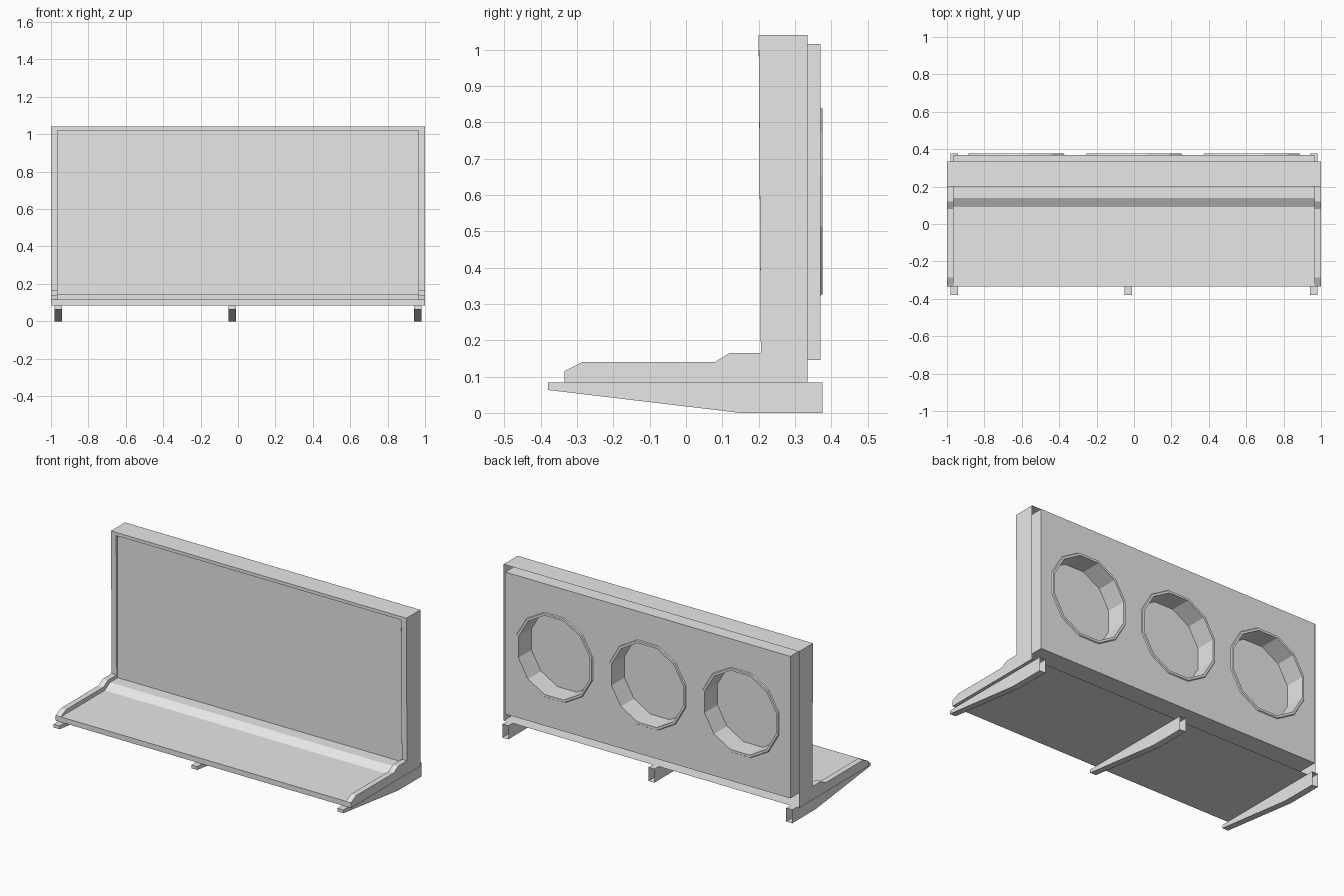
import bpy, bmesh, math
from mathutils import Matrix

cube = bpy.data.objects.get("Cube")
if cube:
    bpy.data.objects.remove(cube, do_unlink=True)

grey = bpy.data.materials.new("light_grey")
grey.use_nodes = True
colour = (0.8, 0.8, 0.8, 1)
grey.diffuse_color = colour
grey.node_tree.nodes["Principled BSDF"].inputs["Base Color"].default_value = colour


def finish(name, bm):
    bmesh.ops.remove_doubles(bm, verts=bm.verts, dist=0.0001)
    bmesh.ops.recalc_face_normals(bm, faces=bm.faces)
    mesh = bpy.data.meshes.new(name)
    bm.to_mesh(mesh)
    bm.free()
    mesh.materials.append(grey)
    obj = bpy.data.objects.new(name, mesh)
    bpy.context.collection.objects.link(obj)
    return obj


def sweep(bm, path, x0, x1):
    """Strip of faces along an open (y, z) path between two x positions."""
    for (ya, za), (yb, zb) in zip(path, path[1:]):
        corners = [(x0, ya, za), (x1, ya, za), (x1, yb, zb), (x0, yb, zb)]
        bm.faces.new([bm.verts.new(c) for c in corners])


def side(bm, outline, x):
    """Flat (y, z) outline at one x position."""
    bm.faces.new([bm.verts.new((x, y, z)) for y, z in outline])


INNER, BACK, BOTTOM, TOP = 0.965, 0.335, 0.083, 1.04

# Outline of the raised rim, from the front lip up to the top of the frame
rim = [(-0.335, 0.115), (-0.285, 0.14), (0.08, 0.14), (0.12, 0.165),
       (0.206, 0.165), (0.2, TOP)]
# Recessed floor and screen, from the front lip up to the frame top bar
recess = [(-0.335, 0.115), (0.09, 0.115), (0.14, 0.145), (0.215, 0.145),
          (0.215, 1.02)]

# Body shell, open at the rear
bm = bmesh.new()
sweep(bm, [(BACK, BOTTOM), (-0.335, BOTTOM), rim[0]], -1, 1)
sweep(bm, [(0.2, TOP), (BACK, TOP)], -1, 1)
sweep(bm, recess + [(0.2, 1.02), (0.2, TOP)], -INNER, INNER)
for s in (-1, 1):
    side(bm, [(BACK, BOTTOM), (-0.335, BOTTOM)] + rim + [(BACK, TOP)], s)
    sweep(bm, rim, s * INNER, s)
    side(bm, rim[:-1] + [(0.2, 1.02)] + recess[:0:-1], s * INNER)
finish("body_shell", bm)

# Rear housing with three round recesses
FRONT, REAR, LOW, HIGH = 0.22, 0.37, 0.146, 1.015
bm = bmesh.new()
bmesh.ops.create_cube(bm, size=1)
bmesh.ops.scale(bm, vec=(2 * INNER, REAR - FRONT, HIGH - LOW), verts=bm.verts)
bmesh.ops.translate(bm, vec=(0, (REAR + FRONT) / 2, (HIGH + LOW) / 2), verts=bm.verts)
housing = finish("rear_housing", bm)

SIDES, HOLE_R, RING_R, HOLE_Z, FLOOR = 12, 0.25, 0.268, 0.582, 0.25
centres = (-0.63, 0, 0.63)


def circle(r, y, cx):
    step = 2 * math.pi / SIDES
    return [(cx + r * math.cos((i + 0.5) * step), y,
             HOLE_Z + r * math.sin((i + 0.5) * step)) for i in range(SIDES)]


bm = bmesh.new()
for cx in centres:
    near = [bm.verts.new(p) for p in circle(HOLE_R, FLOOR, cx)]
    far = [bm.verts.new(p) for p in circle(HOLE_R, REAR + 0.1, cx)]
    bm.faces.new(near)
    bm.faces.new(far)
    for i in range(SIDES):
        j = (i + 1) % SIDES
        bm.faces.new((near[i], near[j], far[j], far[i]))
cutter = finish("hole_cutter", bm)
cutter.hide_render = True

cut = housing.modifiers.new("holes", "BOOLEAN")
cut.operation = "DIFFERENCE"
cut.solver = "EXACT"
cut.object = cutter
bpy.context.view_layer.objects.active = housing
bpy.ops.object.modifier_apply(modifier=cut.name)
bpy.data.objects.remove(cutter, do_unlink=True)

# Thin raised ring around each recess
for n, cx in zip(("right", "middle", "left"), centres):
    bm = bmesh.new()
    loops = [(RING_R, REAR), (RING_R - 0.004, REAR + 0.006),
             (HOLE_R, REAR + 0.006), (HOLE_R, REAR)]
    rows = [[bm.verts.new(p) for p in circle(r, y, cx)] for r, y in loops]
    for a, b in zip(rows, rows[1:] + rows[:1]):
        for i in range(SIDES):
            j = (i + 1) % SIDES
            bm.faces.new((a[i], a[j], b[j], b[i]))
    finish(n + "_ring", bm)

# Tapered hollow feet, open at the rear
foot = [(0.376, BOTTOM), (-0.38, BOTTOM), (-0.38, 0.063), (0.15, 0), (0.376, 0)]
for n, cx in (("right", -0.962), ("middle", -0.03), ("left", 0.96)):
    bm = bmesh.new()
    sweep(bm, foot, cx - 0.02, cx + 0.02)
    for s in (-1, 1):
        side(bm, foot, cx + s * 0.02)
    finish(n + "_foot", bm)
